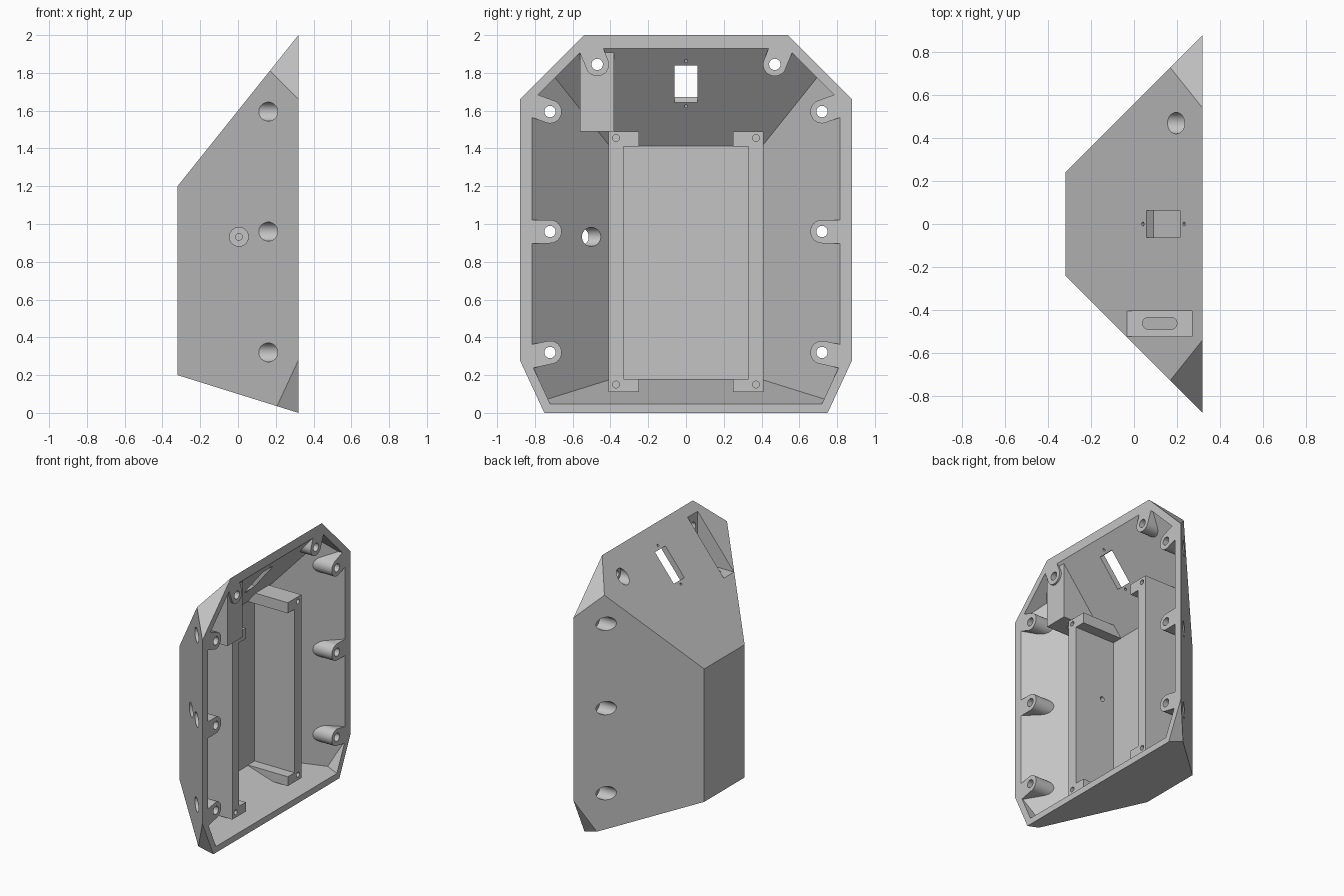
import bpy, bmesh, math
from mathutils import Vector

if "Cube" in bpy.data.objects:
    bpy.data.objects.remove(bpy.data.objects["Cube"], do_unlink=True)

grey = bpy.data.materials.new("light_grey_plastic")
grey.use_nodes = True
colour = (0.55, 0.55, 0.55, 1)
grey.diffuse_color = colour
grey.node_tree.nodes["Principled BSDF"].inputs["Base Color"].default_value = colour


def hull(name, points):
    """Convex solid around the points."""
    bm = bmesh.new()
    for p in points:
        bm.verts.new(p)
    bmesh.ops.convex_hull(bm, input=bm.verts)
    bmesh.ops.dissolve_limit(bm, angle_limit=0.002, verts=bm.verts, edges=bm.edges)
    bmesh.ops.recalc_face_normals(bm, faces=bm.faces)
    mesh = bpy.data.meshes.new(name)
    bm.to_mesh(mesh)
    bm.free()
    mesh.materials.append(grey)
    obj = bpy.data.objects.new(name, mesh)
    bpy.context.collection.objects.link(obj)
    return obj


def box(name, xs, ys, zs):
    return hull(name, [(x, y, z) for x in xs for y in ys for z in zs])


def ring(centre, axis, r, n=40):
    """Circle of points around an axis."""
    axis = Vector(axis).normalized()
    u = axis.orthogonal().normalized()
    v = axis.cross(u)
    turns = [2 * math.pi * i / n for i in range(n)]
    return [Vector(centre) + r * (u * math.cos(t) + v * math.sin(t)) for t in turns]


def rod(name, a, b, r, n=40):
    axis = Vector(b) - Vector(a)
    return hull(name, ring(a, axis, r, n) + ring(b, axis, r, n))


def cut(target, tool):
    mod = target.modifiers.new("cut", 'BOOLEAN')
    mod.operation = 'DIFFERENCE'
    mod.solver = 'EXACT'
    mod.object = tool
    bpy.ops.object.select_all(action='DESELECT')
    bpy.context.view_layer.objects.active = target
    target.select_set(True)
    bpy.ops.object.modifier_apply(modifier=mod.name)
    bpy.data.objects.remove(tool, do_unlink=True)


def tapered_shell(name, x0, x1, side, top, low, top_sum, low_base):
    """Tapered box widening towards +x, with its four front corners cut off."""
    lean, k = 0.3125, 0.4643
    pts = []
    for s in (-1, 1):
        for z in (top + 1.25 * x0, low - lean * x0):
            pts.append((x0, s * (side + x0), z))
        y, zt, zb = side + x1, top + 1.25 * x1, low - lean * x1
        pts += [(x1, s * y, top_sum - y), (x1, s * (top_sum - zt), zt),
                (x1, s * y, (y - low_base) / k), (x1, s * (low_base + k * zb), zb)]
        xa = (top_sum - side - top) / 2.25
        pts.append((xa, s * (side + xa), top + 1.25 * xa))
        xb = (low_base - side + k * low) / (1 + k * lean)
        pts.append((xb, s * (side + xb), low - lean * xb))
    return hull(name, pts)


body = tapered_shell("enclosure_shell", -0.32, 0.32, 0.56, 1.6, 0.1, 2.54, 0.75)
cavity = tapered_shell("cavity", -0.093, 0.36, 0.496, 1.528, 0.147, 2.468, 0.697)

# Screw bosses: y, z and the lean of the web that joins each to the wall
bosses = [(0.72, 0.32, -12), (0.72, 0.96, 0), (0.72, 1.595, 20), (0.47, 1.845, 68)]
for s in (-1, 1):
    for y, z, lean in bosses:
        a = math.radians(lean)
        pts = []
        for d in (0, 0.2):
            for x in (-0.1, 0.4):
                c = (x, s * (y + d * math.cos(a)), z + d * math.sin(a))
                pts += ring(c, (1, 0, 0), 0.062)
        cut(cavity, hull("boss", pts))

    # Mounting rails with a foot at each end
    cut(cavity, box("rail", (-0.2, 0.24), (s * 0.33, s * 0.41), (0.11, 1.49)))
    for zs in ((0.11, 0.18), (1.41, 1.49)):
        cut(cavity, box("rail_foot", (-0.2, 0.24), (s * 0.25, s * 0.41), zs))

# Housing of the connector recess
cut(cavity, box("recess_housing", (-0.2, 0.305), (-0.56, -0.38), (1.49, 2.1)))
cut(body, cavity)

# Connector recess with a rounded slot in its floor
cut(body, box("recess", (-0.033, 0.27), (-0.525, -0.405), (1.56, 2.1)))
cut(body, hull("slot", [p for x in (0.068, 0.172) for z in (1.42, 1.6)
                        for p in ring((x, -0.4625, z), (0, 0, 1), 0.028)]))

# Screw holes, counterbores and rail pilot holes
for s in (-1, 1):
    for y, z, lean in bosses:
        cut(body, rod("screw_hole", (0.1, s * y, z), (0.4, s * y, z), 0.03))
        if z < 1.7 or s > 0:
            cut(body, rod("counterbore", (-0.02, s * y, z), (0.25, s * y, z), 0.05))
    for z in (0.15, 1.455):
        cut(body, rod("pilot_hole", (0.12, s * 0.37, z), (0.3, s * 0.37, z), 0.018, 24))

# Cable hole through the side wall and the rail
cut(body, rod("cable_hole", (0.005, -0.7, 0.932), (0.005, -0.41, 0.932), 0.05))
cut(body, rod("cable_pilot", (0.005, -0.45, 0.932), (0.005, -0.28, 0.932), 0.018, 24))

# Switch window and its two screw holes, square to the upper slope
normal = Vector((-1.25, 0, 1)).normalized()
along = Vector((1, 0, 1.25)).normalized()


def on_slope(x):
    return Vector((x, 0, 1.6 + 1.25 * x))


centre = on_slope(0.136)
cut(body, hull("window", [centre + along * a + normal * n + Vector((0, y, 0))
                          for a in (-0.126, 0.126) for n in (-0.1, 0.1)
                          for y in (-0.062, 0.062)]))
for x in (0.041, 0.233):
    p = on_slope(x)
    cut(body, rod("window_screw", p - normal * 0.1, p + normal * 0.1, 0.009, 20))

bpy.ops.object.select_all(action='DESELECT')
body.select_set(True)
bpy.context.view_layer.objects.active = body
bpy.ops.object.shade_smooth_by_angle(angle=math.radians(15))
